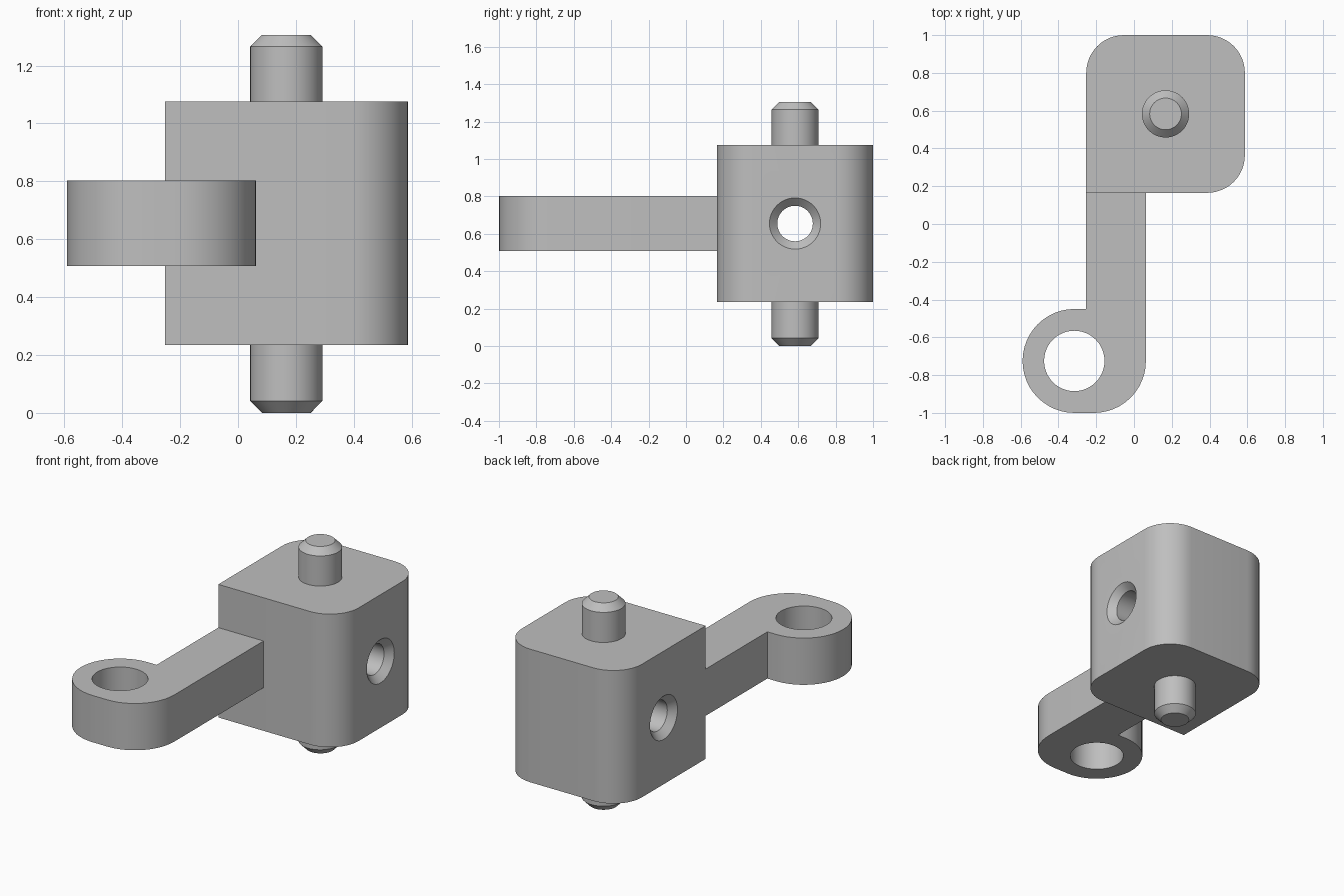
import bpy, bmesh
from math import pi, sin, cos, radians
from mathutils import Matrix, Vector

if "Cube" in bpy.data.objects:
    bpy.data.objects.remove(bpy.data.objects["Cube"])

grey = bpy.data.materials.new("plain_grey")
grey.use_nodes = True
colour = (0.52, 0.52, 0.52, 1)
grey.diffuse_color = colour
grey.node_tree.nodes["Principled BSDF"].inputs["Base Color"].default_value = colour


def finish(bm, name):
    bmesh.ops.remove_doubles(bm, verts=bm.verts, dist=1e-4)
    bmesh.ops.recalc_face_normals(bm, faces=bm.faces)
    mesh = bpy.data.meshes.new(name)
    bm.to_mesh(mesh)
    bm.free()
    mesh.materials.append(grey)
    obj = bpy.data.objects.new(name, mesh)
    bpy.context.collection.objects.link(obj)
    return obj


def plate(name, corners, z0, z1, steps=12):
    """Extrude an outline of (x, y, fillet radius) corners from z0 to z1."""
    outline = []
    for i, (x, y, r) in enumerate(corners):
        p = Vector((x, y, z0))
        before = Vector((*corners[i - 1][:2], z0))
        after = Vector((*corners[(i + 1) % len(corners)][:2], z0))
        if not r:
            outline.append(p)
            continue
        d1, d2 = (before - p).normalized(), (after - p).normalized()
        centre = p + r * (d1 + d2)
        for k in range(steps + 1):
            t = pi / 2 * k / steps
            outline.append(centre - r * (d2 * cos(t) + d1 * sin(t)))
    bm = bmesh.new()
    face = bm.faces.new([bm.verts.new(p) for p in outline])
    top = bmesh.ops.extrude_face_region(bm, geom=[face], use_keep_orig=True)["geom"]
    bmesh.ops.translate(bm, vec=(0, 0, z1 - z0),
                        verts=[v for v in top if isinstance(v, bmesh.types.BMVert)])
    return finish(bm, name)


def lathe(name, profile, place, steps=48):
    """Turn a (radius, height) profile around the local z axis."""
    bm = bmesh.new()
    verts = [bm.verts.new((r, 0, z)) for r, z in profile]
    edges = [bm.edges.new(pair) for pair in zip(verts, verts[1:])]
    bmesh.ops.spin(bm, geom=verts + edges, cent=(0, 0, 0), axis=(0, 0, 1),
                   angle=2 * pi, steps=steps)
    bm.transform(place)
    return finish(bm, name)


def activate(obj):
    bpy.ops.object.select_all(action="DESELECT")
    obj.select_set(True)
    bpy.context.view_layer.objects.active = obj


def cut(obj, cutter):
    activate(obj)
    mod = obj.modifiers.new("bore", "BOOLEAN")
    mod.operation, mod.solver, mod.object = "DIFFERENCE", "EXACT", cutter
    bpy.ops.object.modifier_apply(modifier=mod.name)
    bpy.data.objects.remove(cutter)


LEFT, RIGHT, FRONT, BACK = -0.253, 0.587, 0.165, 1.0
BOTTOM, TOP, MID = 0.235, 1.075, 0.655
PIN_X, PIN_Y = 0.167, 0.583

# Block with three rounded upright edges and one square one
block = plate("block", [(LEFT, FRONT, 0), (RIGHT, FRONT, 0.2),
                        (RIGHT, BACK, 0.2), (LEFT, BACK, 0.2)], BOTTOM, TOP)

# Cross bore, countersunk at both ends
half, bore, sink, over = (RIGHT - LEFT) / 2, 0.095, 0.042, 0.02
bore_profile = [(0, -half - over), (bore + sink + over, -half - over),
                (bore, sink - half), (bore, half - sink),
                (bore + sink + over, half + over), (0, half + over)]
cut(block, lathe("bore_cutter", bore_profile,
                 Matrix.Translation((PIN_X, PIN_Y, MID)) @ Matrix.Rotation(pi / 2, 4, "Y")))

# Arm ending in a rounded eye
arm = plate("arm", [(LEFT, FRONT, 0), (LEFT, -0.45, 0), (-0.59, -0.45, 0.275),
                    (-0.59, -1, 0.275), (0.063, -1, 0.275), (0.063, FRONT, 0)], 0.507, 0.802)
cut(arm, lathe("eye_cutter", [(0, -0.3), (0.16, -0.3), (0.16, 0.3), (0, 0.3)],
               Matrix.Translation((-0.316, -0.725, MID))))

# Chamfered pins above and below the block
pin_profile = [(0.125, 0), (0.125, 0.19), (0.084, 0.231), (0, 0.231)]
pins = [lathe(name, pin_profile, Matrix.Translation((PIN_X, PIN_Y, z)) @ Matrix.Scale(s, 4, (0, 0, 1)))
        for name, z, s in (("upper_pin", TOP, 1), ("lower_pin", BOTTOM, -0.235 / 0.231))]

for obj in [block, arm] + pins:
    activate(obj)
    bpy.ops.object.shade_smooth_by_angle(angle=radians(30))
